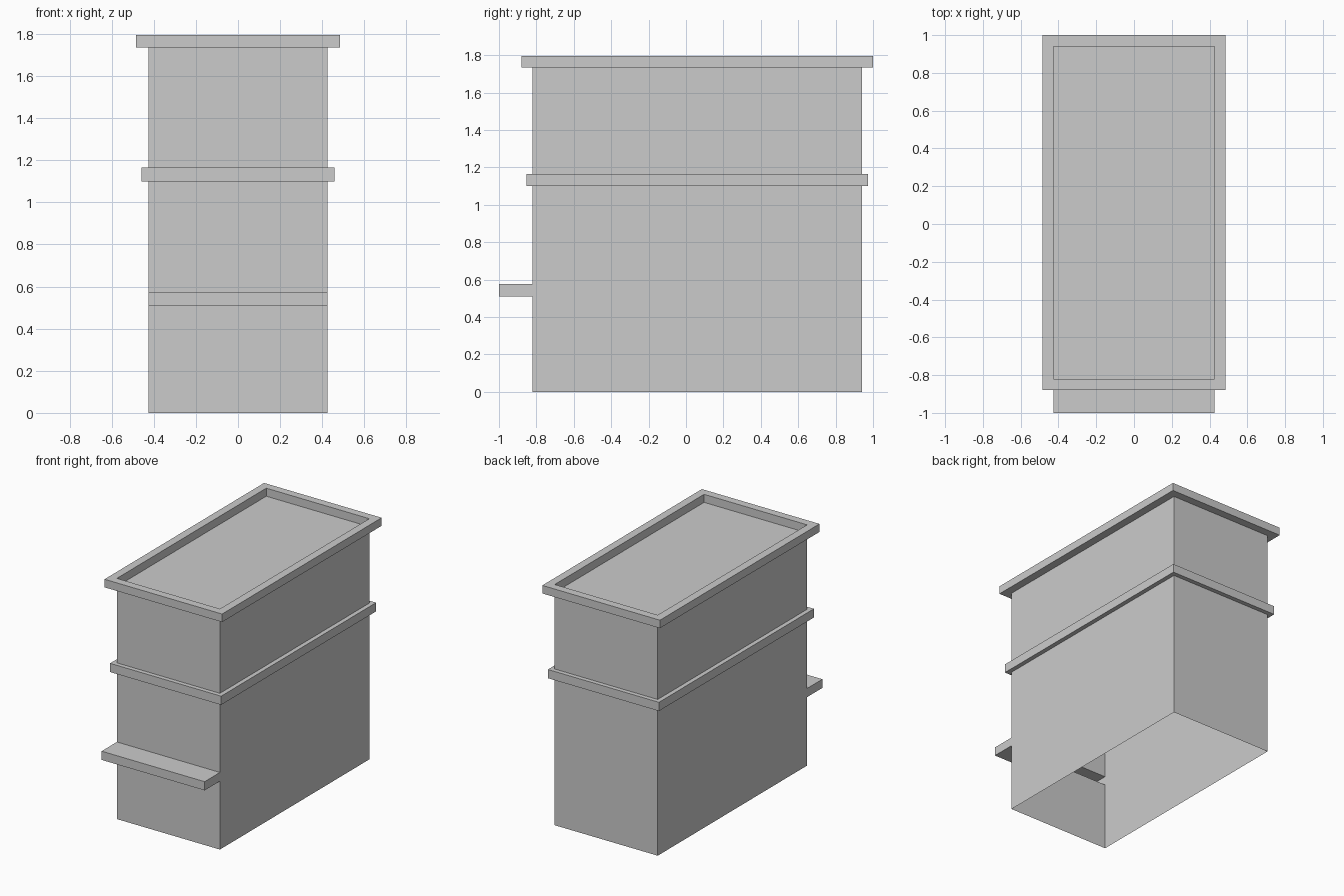
import bpy
import bmesh

if "Cube" in bpy.data.objects:
    bpy.data.objects.remove(bpy.data.objects["Cube"])

HALF_X, FRONT, BACK = 0.425, -0.82, 0.94
LEDGE_Y = -1.0

bm = bmesh.new()


def ring(offset, z):
    """Rectangular loop around the body, pushed outwards by offset."""
    x, f, b = HALF_X + offset, FRONT - offset, BACK + offset
    return [bm.verts.new(c) for c in ((-x, f, z), (x, f, z), (x, b, z), (-x, b, z))]


def bridge(a, b, skip=()):
    """Quads between two four-point loops."""
    for i in range(4):
        j = (i + 1) % 4
        if i not in skip:
            bm.faces.new((a[i], a[j], b[j], b[i]))


# Hollow shell, open underneath: walls, middle band, top rim and recessed lid
profile = [(0, 0), (0, 0.51), (0, 0.575), (0, 1.10),
           (0.033, 1.10), (0.033, 1.165), (0, 1.165), (0, 1.735),
           (0.06, 1.735), (0.06, 1.795), (0, 1.795), (0, 1.735)]
rings = [ring(o, z) for o, z in profile]
for k in range(len(rings) - 1):
    bridge(rings[k], rings[k + 1], skip=(0,) if k == 1 else ())
bm.faces.new(rings[-1])

# Front ledge, pulled out of the front wall
lo, hi = rings[1], rings[2]
root = [lo[0], lo[1], hi[1], hi[0]]
tip = [bm.verts.new((v.co.x, LEDGE_Y, v.co.z)) for v in root]
bridge(root, tip)
bm.faces.new(tip)

# Merge flat wall strips left over from the ledge loops
bmesh.ops.dissolve_limit(bm, angle_limit=0.01, verts=bm.verts[:], edges=bm.edges[:])

mesh = bpy.data.meshes.new("cabinet_shell")
bm.to_mesh(mesh)
bm.free()
obj = bpy.data.objects.new("cabinet_shell", mesh)
bpy.context.collection.objects.link(obj)
